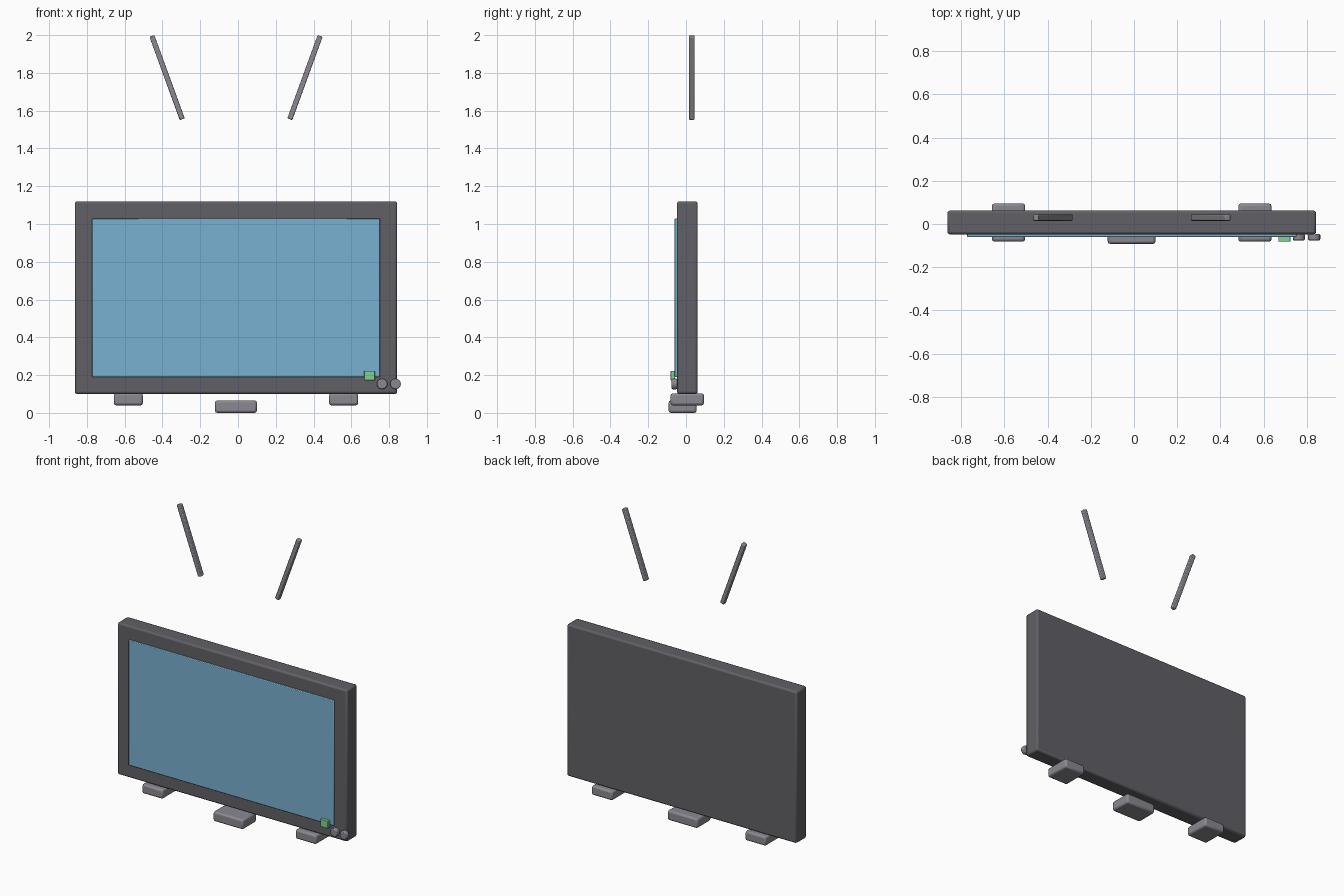
import bpy
import math

default = bpy.data.objects.get("Cube")
if default:
    bpy.data.objects.remove(default, do_unlink=True)


def material(name, rgb):
    m = bpy.data.materials.new(name)
    m.use_nodes = True
    m.diffuse_color = (*rgb, 1)
    m.node_tree.nodes["Principled BSDF"].inputs["Base Color"].default_value = (*rgb, 1)
    return m


CHARCOAL = material("charcoal", (0.12, 0.115, 0.13))
GREY = material("grey", (0.26, 0.25, 0.28))
BLUE = material("screen blue", (0.19, 0.44, 0.64))
GREEN = material("light green", (0.22, 0.64, 0.28))


def finish(obj, name, mat, bevel):
    obj.name = name
    obj.data.materials.append(mat)
    bpy.ops.object.transform_apply(location=False, rotation=False, scale=True)
    if bevel:
        mod = obj.modifiers.new("Rounded edges", "BEVEL")
        mod.width = bevel
        mod.segments = 2
        mod.limit_method = "ANGLE"
        mod.angle_limit = math.radians(50)
    bpy.ops.object.shade_smooth_by_angle(angle=math.radians(35))
    return obj


def box(name, mat, x, y, z, bevel=0.0):
    """Box from (low, high) ranges on each axis."""
    ranges = (x, y, z)
    bpy.ops.mesh.primitive_cube_add(size=1, location=[(a + b) / 2 for a, b in ranges])
    obj = bpy.context.object
    obj.scale = [b - a for a, b in ranges]
    return finish(obj, name, mat, bevel)


# Set body and screen
box("frame", CHARCOAL, (-0.864, 0.843), (-0.048, 0.062), (0.1, 1.12), 0.012)
box("screen", BLUE, (-0.772, 0.752), (-0.06, -0.03), (0.19, 1.03), 0.004)

# Feet and central stand
MID = -0.0105
for side, name in ((1, "left_foot"), (-1, "right_foot")):
    cx = MID + side * 0.57
    box(name, GREY, (cx - 0.077, cx + 0.077), (-0.082, 0.095), (0.04, 0.103), 0.012)
box("center_stand", GREY, (-0.122, 0.1), (-0.092, 0.056), (0, 0.066), 0.012)

# Indicator and knobs
box("indicator", GREEN, (0.668, 0.724), (-0.081, -0.058), (0.172, 0.222), 0.002)
for name, x in (("inner_knob", 0.763), ("outer_knob", 0.834)):
    bpy.ops.mesh.primitive_cylinder_add(vertices=16, radius=0.028, depth=0.03,
                                        location=(x, -0.061, 0.153),
                                        rotation=(math.pi / 2, 0, 0))
    finish(bpy.context.object, name, GREY, 0.006)

# Splayed antennas
for side, name in ((1, "left_antenna"), (-1, "right_antenna")):
    bpy.ops.mesh.primitive_cube_add(size=1, location=(MID + side * 0.365, 0.03, 1.775))
    rod = bpy.context.object
    rod.scale = (0.028, 0.03, 0.469)
    rod.rotation_euler.y = side * math.radians(20)
    finish(rod, name, GREY, 0.005)
